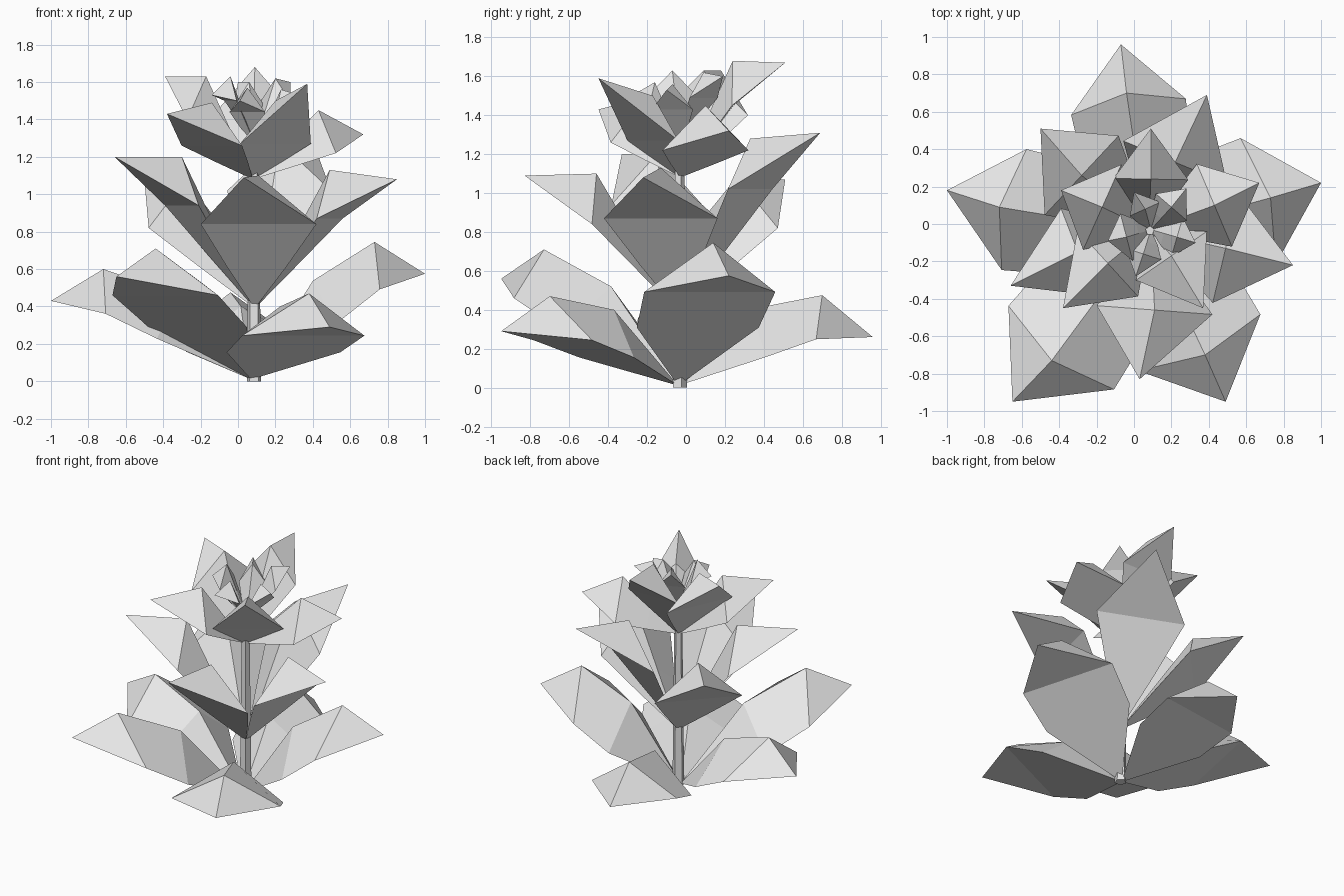
import bpy
import bmesh
from mathutils import Vector

cube = bpy.data.objects.get("Cube")
if cube:
    bpy.data.objects.remove(cube, do_unlink=True)

# One pale material for the whole plant
pale = bpy.data.materials.new("pale_grey")
pale.use_nodes = True
colour = (0.8, 0.8, 0.8, 1)
pale.diffuse_color = colour
pale.node_tree.nodes["Principled BSDF"].inputs["Base Color"].default_value = colour

UP = Vector((0, 0, 1))


def finish(bm, name):
    bmesh.ops.recalc_face_normals(bm, faces=bm.faces)
    mesh = bpy.data.meshes.new(name)
    bm.to_mesh(mesh)
    bm.free()
    mesh.materials.append(pale)
    obj = bpy.data.objects.new(name, mesh)
    bpy.context.collection.objects.link(obj)
    return obj


def leaf(name, root, tip, ridge, half_width, pull, drop, inner, inner_width, bulge):
    """Folded solid leaf: a raised ridge, two wide corners and a pointed tip."""
    root, tip, ridge = Vector(root), Vector(tip), Vector(ridge)
    side = (tip - root).cross(UP).normalized()
    middle = root + (ridge - root) * pull - UP * drop
    inner_middle = root.lerp(middle, inner)
    inner_ridge = root.lerp(ridge, 0.5) + UP * bulge

    bm = bmesh.new()
    base, point, crest, low_crest = [bm.verts.new(p) for p in (root, tip, ridge, inner_ridge)]
    corners = []
    for sign in (-1, 1):
        wide = bm.verts.new(middle + side * sign * half_width)
        low = bm.verts.new(inner_middle + side * sign * half_width * inner_width)
        corners.append((wide, low))
        # Upper faces of this half
        bm.faces.new((base, low_crest, low))
        bm.faces.new((low_crest, crest, wide, low))
        bm.faces.new((crest, point, wide))
    # Underside, bent at the widest line
    (wide_a, low_a), (wide_b, low_b) = corners
    bm.faces.new((wide_a, point, wide_b))
    bm.faces.new((low_a, wide_a, wide_b, low_b))
    bm.faces.new((base, low_a, low_b))
    return finish(bm, name)


def whorl(name, root, leaves, **shape):
    for place, (tip, ridge, half_width) in leaves.items():
        leaf(f"{name}_leaf_{place}", root, tip, ridge, half_width, **shape)


# Broad, drooping leaves at the foot
whorl("lower", (0.07, -0.04, 0.01), {
    "back": ((-0.07, 0.96, 0.26), (-0.04, 0.7, 0.475), 0.31),
    "left": ((1, 0.22, 0.575), (0.73, 0.14, 0.745), 0.35),
    "front_left": ((0.49, -0.95, 0.29), (0.38, -0.7, 0.47), 0.36),
    "front_right": ((-0.65, -0.95, 0.56), (-0.44, -0.73, 0.71), 0.36),
    "right": ((-1, 0.18, 0.43), (-0.72, 0.09, 0.6), 0.33),
}, pull=0.9, drop=0.18, inner=0.62, inner_width=0.93, bulge=0.16)

# Upright leaves around the middle of the stem
whorl("middle", (0.09, -0.04, 0.39), {
    "front": ((0.03, -0.83, 1.09), (0.11, -0.46, 1.1), 0.31),
    "left": ((0.85, -0.22, 1.08), (0.49, -0.13, 1.13), 0.3),
    "back_left": ((0.39, 0.69, 1.31), (0.22, 0.33, 1.28), 0.3),
    "back_right": ((-0.5, 0.51, 1.07), (-0.28, 0.26, 1.08), 0.29),
    "right": ((-0.66, -0.33, 1.2), (-0.3, -0.15, 1.2), 0.25),
}, pull=1, drop=0.26, inner=0.5, inner_width=0.52, bulge=0)

# Smaller leaves cupping the crown
whorl("upper", (0.08, -0.03, 1.08), {
    "front_left": ((0.37, -0.45, 1.59), (0.2, -0.17, 1.5), 0.23),
    "left": ((0.67, 0.22, 1.32), (0.43, 0.1, 1.45), 0.24),
    "back": ((0.09, 0.51, 1.67), (0.09, 0.24, 1.68), 0.2),
    "back_right": ((-0.39, 0.18, 1.63), (-0.17, 0.09, 1.63), 0.25),
    "front_right": ((-0.38, -0.45, 1.43), (-0.14, -0.21, 1.49), 0.24),
}, pull=1, drop=0.23, inner=0.5, inner_width=0.52, bulge=0)

# Tight little leaves in the crown
whorl("crown", (0.09, -0.03, 1.27), {
    "right": ((-0.14, -0.09, 1.53), (-0.04, -0.07, 1.63), 0.13),
    "front": ((0.01, -0.28, 1.5), (0.05, -0.16, 1.57), 0.1),
    "left": ((0.33, -0.1, 1.53), (0.23, -0.07, 1.56), 0.11),
    "back_left": ((0.28, 0.19, 1.6), (0.2, 0.09, 1.62), 0.11),
    "back": ((0, 0.17, 1.6), (0.06, 0.08, 1.6), 0.09),
}, pull=1, drop=0.13, inner=0.5, inner_width=0.6, bulge=0)

# Slim stem
bm = bmesh.new()
bmesh.ops.create_cone(bm, cap_ends=True, segments=5, radius1=0.04, radius2=0.025, depth=1.35)
bmesh.ops.translate(bm, verts=bm.verts, vec=(0.085, -0.035, 0.675))
finish(bm, "stem")
